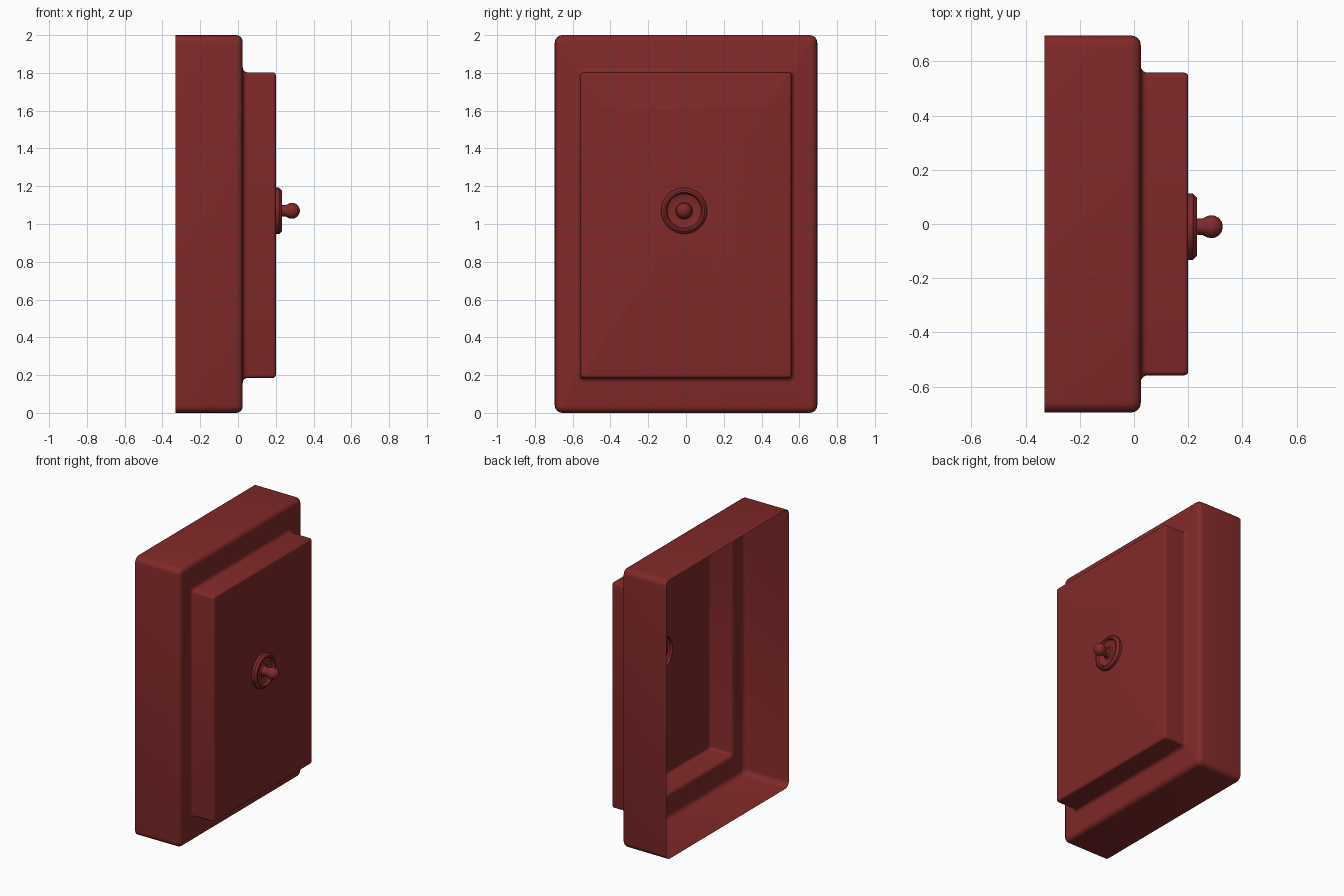
import bpy, bmesh
from math import sin, cos, pi, radians

if "Cube" in bpy.data.objects:
    bpy.data.objects.remove(bpy.data.objects["Cube"])

red = bpy.data.materials.new("dark_red")
red.diffuse_color = (0.22, 0.022, 0.022, 1)
red.use_nodes = True
red.node_tree.nodes["Principled BSDF"].inputs["Base Color"].default_value = red.diffuse_color
KY, KZ, SEG = -0.01, 1.07, 32     # knob centre and sides


def rounded_ring(bm, x, hy, z0, z1, r):
    """Rounded rectangle of vertices in the plane at x."""
    cz, hz, pts = (z0 + z1) / 2, (z1 - z0) / 2, []
    for q, (sy, sz) in enumerate([(1, 1), (-1, 1), (-1, -1), (1, -1)]):
        for i in range(5):
            a = (q + i / 4) * pi / 2
            pts.append(bm.verts.new((x, sy * (hy - r) + r * cos(a),
                                     cz + sz * (hz - r) + r * sin(a))))
    return pts


def circle_ring(bm, x, r):
    return [bm.verts.new((x, KY + r * cos(2 * pi * i / SEG), KZ + r * sin(2 * pi * i / SEG)))
            for i in range(SEG)]


def bridge(bm, rings):
    for a, b in zip(rings, rings[1:]):
        n = len(a)
        for i in range(n):
            j = (i + 1) % n
            bm.faces.new((a[i], a[j], b[j], b[i]))


def loop_edges(bm, ring):
    out = []
    for i, v in enumerate(ring):
        w = ring[(i + 1) % len(ring)]
        out.append(bm.edges.get((v, w)) or bm.edges.new((v, w)))
    return out


def finish(bm, name):
    me = bpy.data.meshes.new(name)
    bm.to_mesh(me)
    bm.free()
    ob = bpy.data.objects.new(name, me)
    bpy.context.collection.objects.link(ob)
    me.materials.append(red)
    bpy.ops.object.select_all(action='DESELECT')
    ob.select_set(True)
    bpy.context.view_layer.objects.active = ob
    bpy.ops.object.shade_smooth_by_angle(angle=radians(35))


# Open-backed stepped shell: frame, fillet and raised panel
bm = bmesh.new()
rings = [rounded_ring(bm, -0.33, 0.695, 0, 2, 0.04)]
arc = [i * pi / 8 for i in range(5)]
for a in arc:                                   # frame front edge
    d = 0.035 * (1 - cos(a))
    rings.append(rounded_ring(bm, -0.01 + 0.035 * sin(a), 0.695 - d, d, 2 - d, 0.042 - d))
for a in arc:                                   # concave foot of panel
    d = 0.025 * (1 - sin(a))
    rings.append(rounded_ring(bm, 0.05 - 0.025 * cos(a), 0.558 + d, 0.185 - d, 1.803 + d, 0.016 + d))
for a in arc:                                   # panel front edge
    d = 0.015 * (1 - cos(a))
    rings.append(rounded_ring(bm, 0.185 + 0.015 * sin(a), 0.558 - d, 0.185 + d, 1.803 - d, 0.018 - d))
bridge(bm, rings)
# Panel face with a round hole behind the knob
hole = circle_ring(bm, 0.2, 0.122)
bmesh.ops.triangle_fill(bm, use_beauty=True, normal=(1, 0, 0),
                        edges=loop_edges(bm, rings[-1]) + loop_edges(bm, hole))
bmesh.ops.recalc_face_normals(bm, faces=bm.faces)
if max(bm.faces, key=lambda f: f.calc_center_median().x).normal.x < 0:
    bmesh.ops.reverse_faces(bm, faces=bm.faces)
finish(bm, "stepped_panel")

# Turned knob: dished rosette, stem and ball
bm = bmesh.new()
profile = [(0.2, 0.122), (0.218, 0.122), (0.232, 0.108), (0.232, 0.098), (0.216, 0.09),
           (0.208, 0.07), (0.208, 0.045), (0.216, 0.034), (0.23, 0.03), (0.252, 0.03),
           (0.26, 0.034), (0.272, 0.04), (0.286, 0.042), (0.3, 0.04), (0.314, 0.031),
           (0.323, 0.019), (0.327, 0.006)]
rings = [circle_ring(bm, x, r) for x, r in profile]
bridge(bm, rings)
bm.faces.new(rings[-1])
bmesh.ops.recalc_face_normals(bm, faces=bm.faces)
if max(bm.faces, key=lambda f: f.calc_center_median().x).normal.x < 0:
    bmesh.ops.reverse_faces(bm, faces=bm.faces)
finish(bm, "knob")
